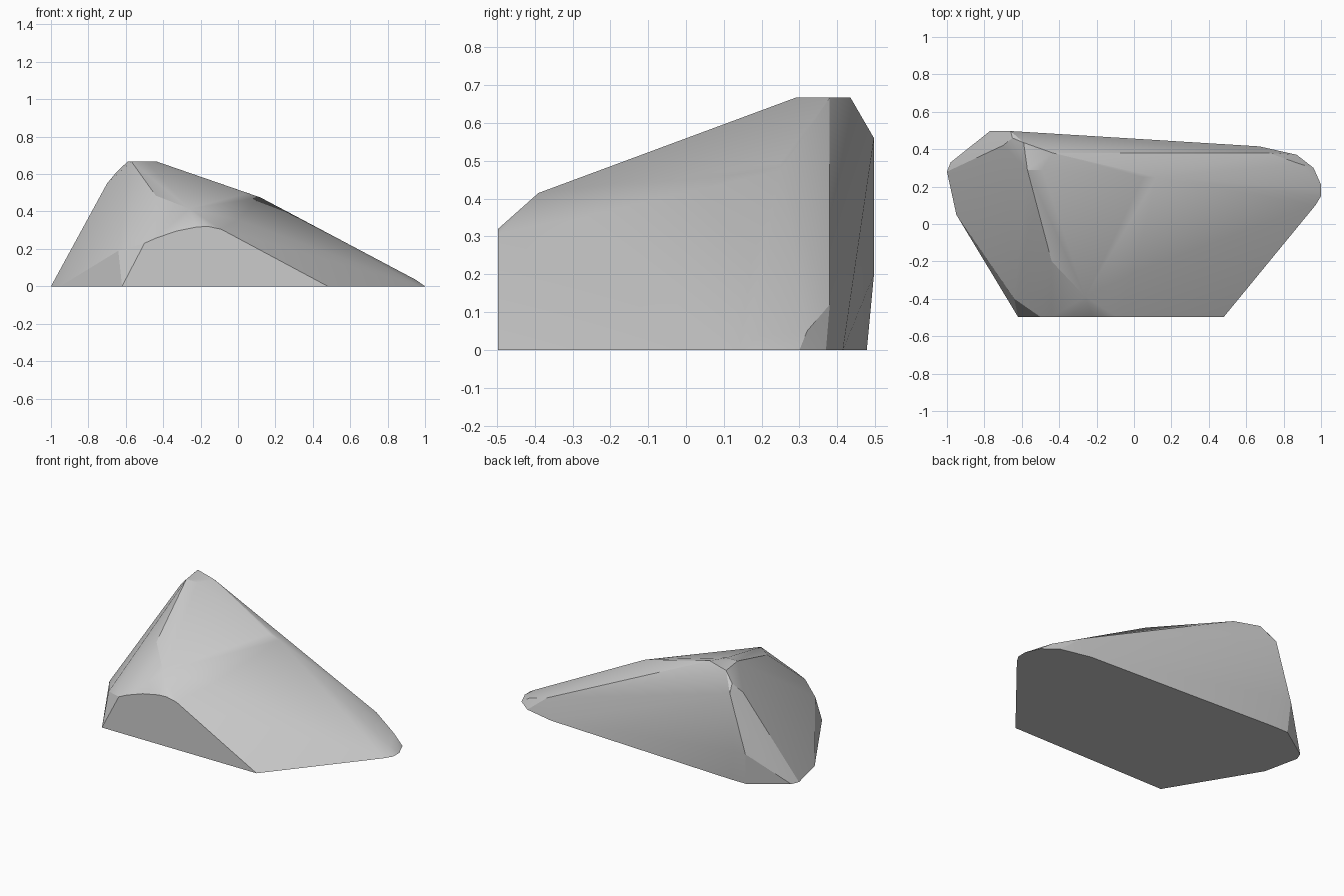
import bpy, bmesh, math

if "Cube" in bpy.data.objects:
    bpy.data.objects.remove(bpy.data.objects["Cube"])

# Cut front face at y = -0.5, as x, z pairs
front = [(-.62, 0), (-.50, .23), (-.44, .257), (-.33, .295), (-.22, .317),
         (-.16, .32), (-.09, .305), (.48, 0)]
points = [(x, -.497, z) for x, z in front]

# Ground outline, as x, y pairs
ground = [(.97, .10), (1, .15), (1, .21), (.96, .30), (.87, .37), (.67, .415),
          (-.65, .478), (-.76, .478), (-.98, .33), (-1, .28), (-.95, .05), (-.92, 0)]
points += [(x, y, 0) for x, y in ground]

# Small flat summit, as x, y pairs
summit = [(-.57, .29), (-.49, .29), (-.435, .38), (-.59, .435)]
points += [(x, y, .667) for x, y in summit]

# Worn shoulders and ridges between the ground and the summit
points += [
    (-.26, -.39, .415), (-.44, -.20, .485), (-.40, -.20, .485),  # front ridge
    (-.57, -.40, .25), (-.64, -.40, .19),                        # front left corner
    (0, -.26, .355), (.13, -.26, .285),                          # front slope
    (.12, .25, .475), (.05, .25, .497), (.95, .19, .035),        # right ridge
    (.72, .38, .12), (.89, .32, .05),                            # right tip
    (-.65, .46, .61), (-.70, .42, .55), (-.66, .497, .56),       # back left ridge
    (-.69, .497, .2), (-.77, .497, .2)]                          # back edge

# Rock skin
bm = bmesh.new()
for p in points:
    bm.verts.new(p)
hull = bmesh.ops.convex_hull(bm, input=bm.verts)
bmesh.ops.delete(bm, geom=[v for v in bm.verts if not v.link_faces], context='VERTS')
bmesh.ops.dissolve_limit(bm, angle_limit=math.radians(1), verts=bm.verts, edges=bm.edges)
bmesh.ops.recalc_face_normals(bm, faces=bm.faces)
mesh = bpy.data.meshes.new("rock")
bm.to_mesh(mesh)
bm.free()
rock = bpy.data.objects.new("rock", mesh)
bpy.context.collection.objects.link(rock)

# Soft facets with crisp outer edges
bpy.context.view_layer.objects.active = rock
rock.select_set(True)
bpy.ops.object.shade_smooth_by_angle(angle=math.radians(20))
